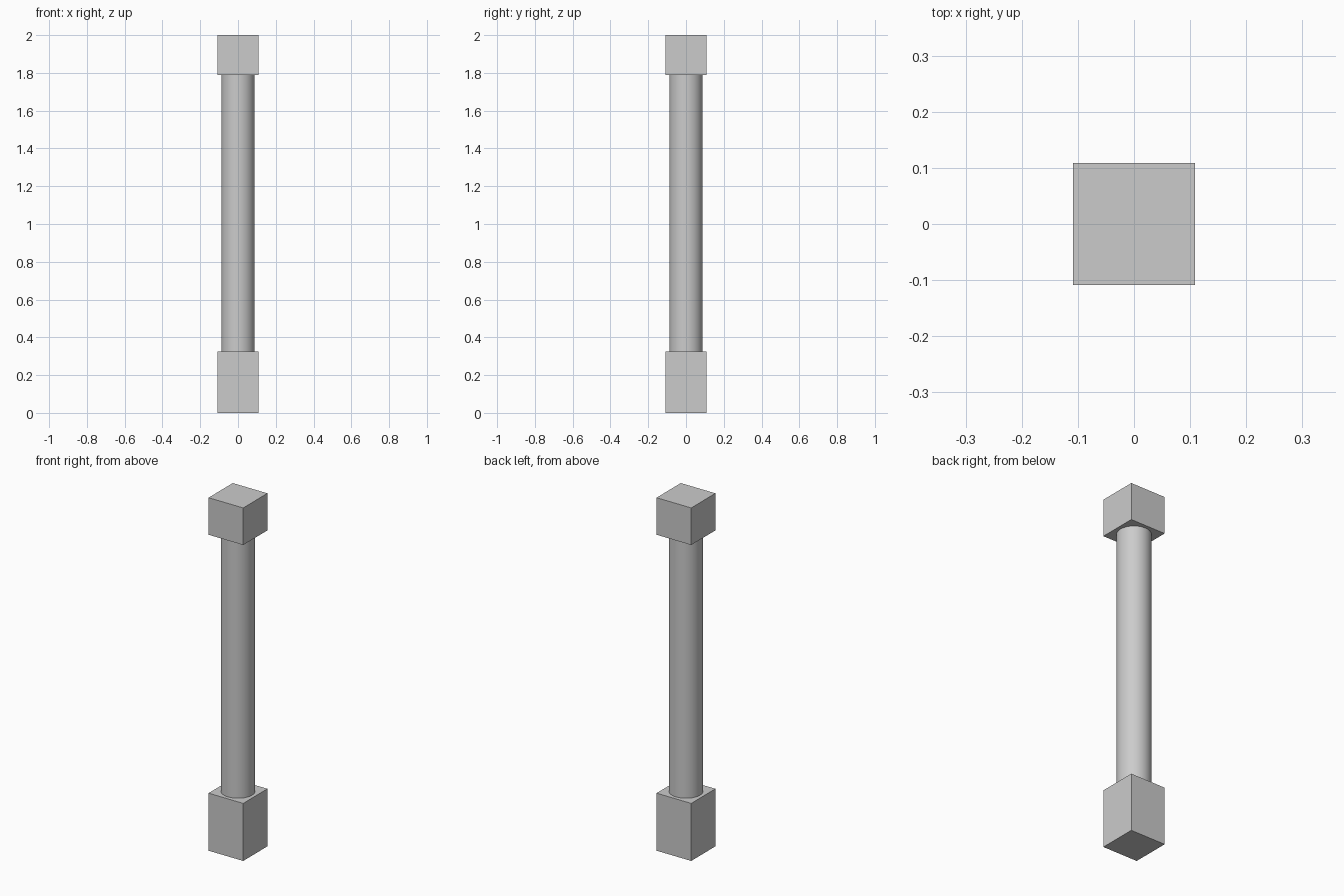
import bpy

if "Cube" in bpy.data.objects:
    bpy.data.objects.remove(bpy.data.objects["Cube"])

HALF = 0.1085      # half width of the square blocks
RADIUS = 0.0885    # shaft radius
BASE_TOP, CAP_BOTTOM, TOP = 0.326, 1.79, 2.0


def block(name, z0, z1):
    bpy.ops.mesh.primitive_cube_add(size=1, location=(0, 0, (z0 + z1) / 2))
    ob = bpy.context.object
    ob.name = name
    ob.scale = (2 * HALF, 2 * HALF, z1 - z0)
    bpy.ops.object.transform_apply(location=False, rotation=False, scale=True)
    return ob


# Square blocks at both ends
block("base_block", 0, BASE_TOP)
block("top_block", CAP_BOTTOM, TOP)

# Round shaft between the blocks
bpy.ops.mesh.primitive_cylinder_add(
    vertices=64, radius=RADIUS, depth=CAP_BOTTOM - BASE_TOP,
    location=(0, 0, (BASE_TOP + CAP_BOTTOM) / 2))
bpy.context.object.name = "shaft"
bpy.ops.object.shade_smooth_by_angle()
